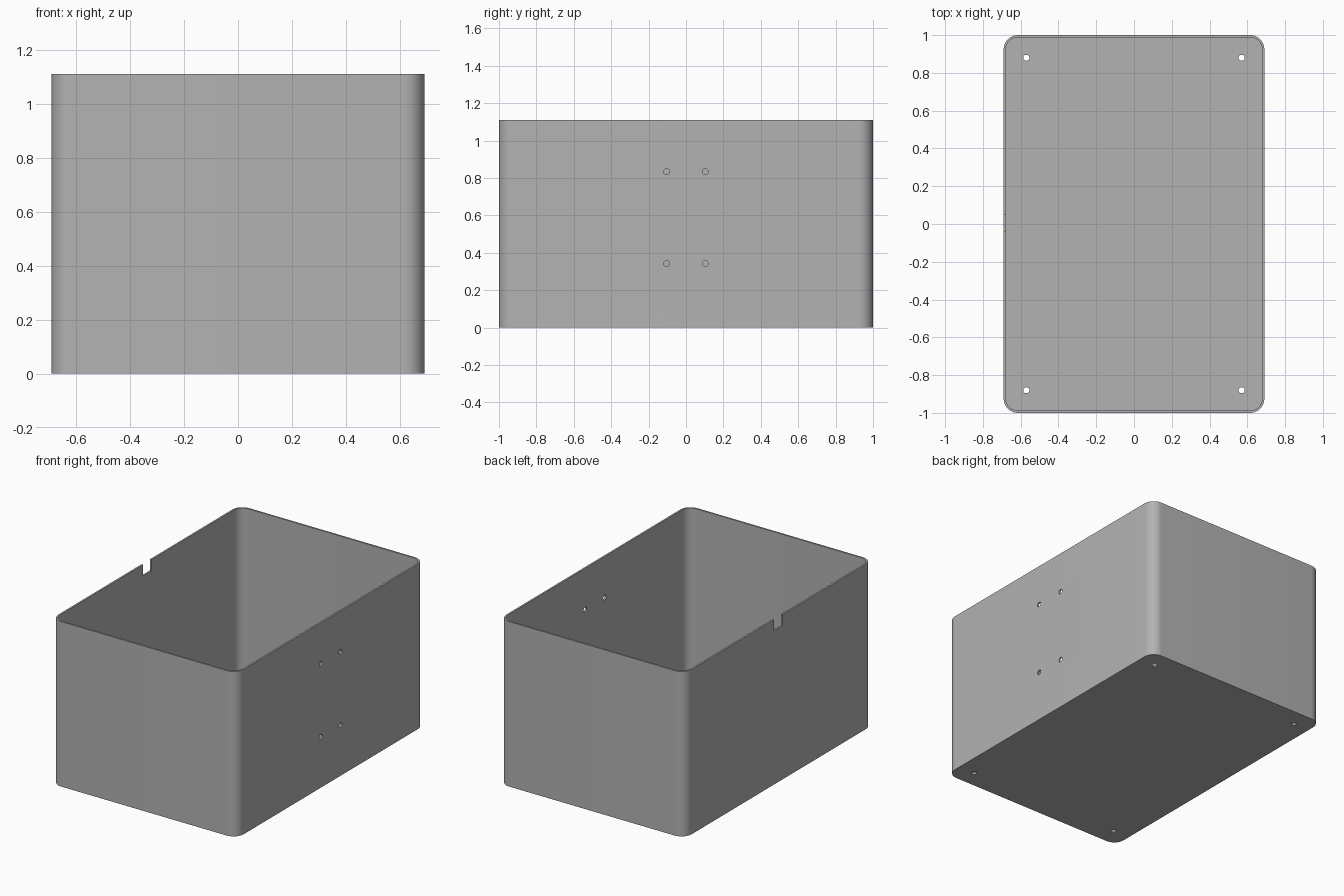
import bpy
import bmesh
import math
from mathutils import Matrix, Vector

cube = bpy.data.objects.get("Cube")
if cube:
    bpy.data.objects.remove(cube, do_unlink=True)

HALF_X, HALF_Y, HEIGHT = 0.69, 1.0, 1.11
WALL, RADIUS, HOLE = 0.012, 0.075, 0.016

grey = bpy.data.materials.new("plain_grey")
grey.use_nodes = True
colour = (0.45, 0.45, 0.45, 1)
grey.diffuse_color = colour
grey.node_tree.nodes["Principled BSDF"].inputs["Base Color"].default_value = colour


def finish(name, bm):
    bmesh.ops.recalc_face_normals(bm, faces=bm.faces)
    mesh = bpy.data.meshes.new(name)
    bm.to_mesh(mesh)
    bm.free()
    mesh.materials.append(grey)
    obj = bpy.data.objects.new(name, mesh)
    bpy.context.collection.objects.link(obj)
    return obj


def outline(inset, steps=12):
    """Rounded rectangle, moved inwards by inset."""
    points = []
    for corner, (sx, sy) in enumerate([(1, 1), (-1, 1), (-1, -1), (1, -1)]):
        for i in range(steps + 1):
            a = math.pi / 2 * (corner + i / steps)
            points.append((sx * (HALF_X - RADIUS) + (RADIUS - inset) * math.cos(a),
                           sy * (HALF_Y - RADIUS) + (RADIUS - inset) * math.sin(a)))
    return points


# Open box: outer wall, rim, inner wall and floor from four stacked outlines
bm = bmesh.new()
loops = [[bm.verts.new((x, y, z)) for x, y in outline(inset)]
         for inset, z in [(0, 0), (0, HEIGHT), (WALL, HEIGHT), (WALL, WALL)]]
for lower, upper in zip(loops, loops[1:]):
    for i in range(len(lower)):
        j = (i + 1) % len(lower)
        bm.faces.new((lower[i], lower[j], upper[j], upper[i]))
bm.faces.new(loops[0][::-1])
bm.faces.new(loops[-1])
box = finish("open_box", bm)

# Cutters: floor screw holes, side mounting holes and the cable notch
bm = bmesh.new()


def drill(place, turn=Matrix()):
    bmesh.ops.create_cone(bm, cap_ends=True, segments=24, radius1=HOLE, radius2=HOLE,
                          depth=0.1, matrix=Matrix.Translation(place) @ turn)


for side in (-1, 1):
    for end in (-1, 1):
        drill((side * 0.57, end * 0.88, 0))
    for z in (0.342, 0.834):
        drill((HALF_X, side * 0.104, z), Matrix.Rotation(math.pi / 2, 4, "Y"))
bmesh.ops.create_cube(bm, size=1, matrix=Matrix.Translation((-HALF_X, 0.004, HEIGHT))
                      @ Matrix.Diagonal((0.1, 0.09, 0.15, 1)))
cutter = finish("hole_cutter", bm)
cutter.hide_render = True
cutter.hide_set(True)

cut = box.modifiers.new("holes", "BOOLEAN")
cut.operation = "DIFFERENCE"
cut.solver = "EXACT"
cut.object = cutter

# Apply the cut, then shade the rounded corners smoothly
bpy.context.view_layer.objects.active = box
box.select_set(True)
bpy.ops.object.modifier_apply(modifier=cut.name)
bpy.ops.object.shade_smooth_by_angle(angle=math.radians(30))
bpy.data.objects.remove(cutter, do_unlink=True)
